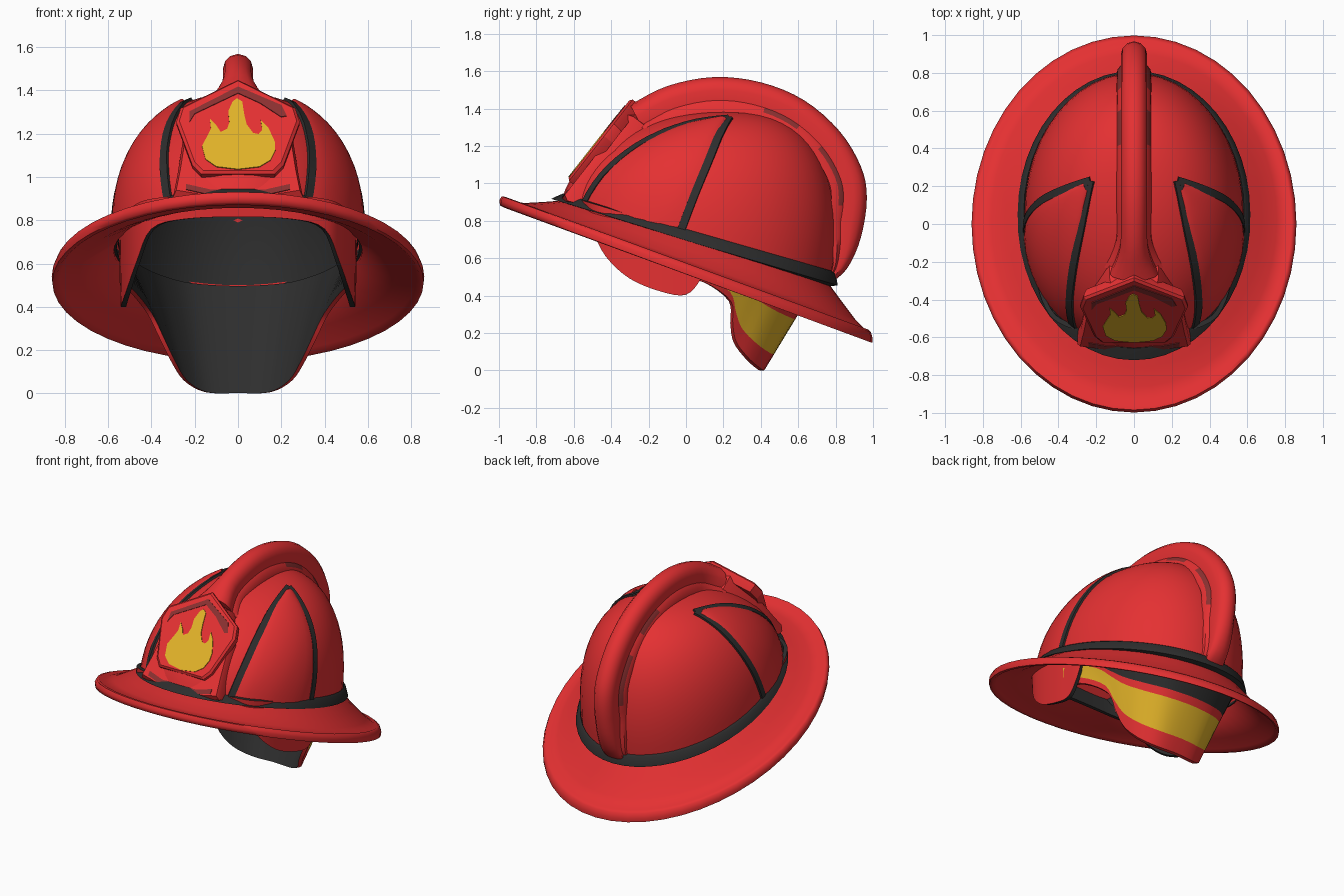
import bpy, bmesh, math
from mathutils import Vector as V
from mathutils.bvhtree import BVHTree

if "Cube" in bpy.data.objects:
    bpy.data.objects.remove(bpy.data.objects["Cube"])


def material(name, col):
    m = bpy.data.materials.new(name)
    m.diffuse_color = (*col, 1)
    m.use_nodes = True
    m.node_tree.nodes["Principled BSDF"].inputs["Base Color"].default_value = m.diffuse_color
    return m


RED = material("helmet red", (0.78, 0.03, 0.032))
DARK = material("charcoal", (0.027, 0.027, 0.027))
YELLOW = material("yellow", (0.76, 0.45, 0.022))
MAROON = material("dark red", (0.26, 0.03, 0.03))


def spline(pts, n):
    """Catmull-Rom curve through pts, n steps per span."""
    p = [V(q) for q in pts]
    p = [2 * p[0] - p[1]] + p + [2 * p[-1] - p[-2]]
    out = []
    for i in range(1, len(p) - 2):
        a, b, c, d = p[i - 1:i + 3]
        for k in range(n):
            t = k / n
            out.append(0.5 * (2 * b + (c - a) * t + (2 * a - 5 * b + 4 * c - d) * t * t
                              + (3 * b - a - 3 * c + d) * t ** 3))
    return out + [p[-2]]


def loft(name, secs, mats, seg=None, ring=False, closed=True, caps=True, mirror=False, angle=40):
    """Skin a list of cross-sections; seg(i, j) gives the material of each face."""
    bm = bmesh.new()
    rows = [[bm.verts.new(p) for p in s] for s in secs]
    n, m = len(rows), len(rows[0])
    for i in range(n if ring else n - 1):
        a, b = rows[i], rows[(i + 1) % n]
        for j in range(m if closed else m - 1):
            k = (j + 1) % m
            f = bm.faces.new((a[j], a[k], b[k], b[j]))
            f.material_index = seg(i, j) if seg else 0
    if caps and closed and not ring:
        bm.faces.new(rows[0])
        bm.faces.new(rows[-1])
    bmesh.ops.remove_doubles(bm, verts=bm.verts, dist=1e-5)
    bmesh.ops.recalc_face_normals(bm, faces=bm.faces)
    for f in bm.faces:
        f.smooth = True
    me = bpy.data.meshes.new(name)
    bm.to_mesh(me)
    bm.free()
    me.set_sharp_from_angle(angle=math.radians(angle))
    for mt in mats:
        me.materials.append(mt)
    ob = bpy.data.objects.new(name, me)
    bpy.context.collection.objects.link(ob)
    if mirror:
        ob.modifiers.new("mirror", 'MIRROR').use_mirror_merge = False
    return ob


def mirrored(half):
    return [(-x, y, z) for x, y, z in half[:0:-1]] + half


# Dome: tilted oval base, full rounded top
E = 2 / 2.3


def dome_pt(th, a, s=1.0):
    r, h = s * max(math.cos(a), 0) ** E, math.sin(a) ** E
    yy = 0.72 * r * math.sin(th)
    return V((0.58 * r * math.cos(th), 0.055 + 0.15 * h + yy,
              0.69 + 0.695 * s * h - 0.31 * yy * (1 - h)))


N = 48
TH = [2 * math.pi * i / N for i in range(N)]
AS = [math.pi / 2 * k / 18 for k in range(19)]
dome = loft("dome", [[dome_pt(t, a) for t in TH] for a in AS], [RED], caps=False)
loft("inner_liner", [[dome_pt(t, a, 0.95) for t in TH] for a in AS], [DARK], caps=False)
tree = BVHTree.FromPolygons([v.co for v in dome.data.vertices],
                            [p.vertices[:] for p in dome.data.polygons])


def on_dome(p, off=0.0):
    """Project a point outwards onto the dome; return place and normal."""
    c = V((0, 0.1, 0.75))
    d = (V(p) - c).normalized()
    hit, nor, _, _ = tree.ray_cast(c, d)
    if hit is None:
        return V(p), d
    if nor.dot(d) < 0:
        nor = -nor
    return hit + nor * off, nor


# Brim: sloping oval ring with a rolled lip
BRIM = [(-0.1, 0), (0.3, -0.008), (0.6, -0.012), (0.82, 0), (0.9, 0.022), (0.96, 0.026),
        (1.0, 0.006), (0.99, -0.022), (0.93, -0.034), (0.85, -0.03), (0.5, -0.05), (-0.1, -0.05)]


def brim_sec(t):
    out = []
    for f, dz in BRIM:
        c, s = math.cos(t), math.sin(t)
        y0, y1 = 0.71 * s, 0.998 * s
        a = V((0.6 * c, 0.05 + y0, 0.69 - 0.31 * y0))
        b = V((0.86 * c, y1, 0.535 - 0.37 * y1))
        out.append(a.lerp(b, f) + V((0, 0, dz)))
    return out


loft("brim", [brim_sec(t) for t in TH], [RED], ring=True, angle=60)

# Dark band where dome meets brim, spreading onto the brim at the front
band = []
for t in TH:
    o = V((math.cos(t), math.sin(t), 0))
    b = dome_pt(t, 0)
    fr = max(0, -math.sin(t))
    band.append([dome_pt(t, 0.045) + o * 0.004, dome_pt(t, 0.035) + o * 0.018,
                 b + o * (0.036 + 0.02 * fr) + V((0, 0, 0.016 * fr - 0.012)),
                 b - o * 0.02 - V((0, 0, 0.02))])
loft("base_band", band, [DARK], ring=True)

# Raised side panels edged by dark strips
FRONT = [(.335, -.57, .9), (.335, -.4, 1.08), (.31, -.2, 1.22), (.275, 0, 1.31), (.23, .23, 1.35)]
REAR = [(.59, -.04, .72), (.55, .04, .92), (.46, .12, 1.1), (.35, .18, 1.25), (.23, .23, 1.35)]
front, rear = spline(FRONT, 4), spline(REAR, 4)
panel = []
for i, (a, b) in enumerate(zip(front, rear)):
    panel.append([on_dome(a.lerp(b, v / 10), 0.006 + 0.018 * math.sin(math.pi * v / 10) ** 0.5)[0]
                  for v in range(11)])
loft("side_panel", panel[:-1], [RED], closed=False, mirror=True)


def strip(name, path, w=0.023, h=0.013):
    secs = []
    for i, p in enumerate(path):
        q, n = on_dome(p)
        t = (path[min(i + 1, len(path) - 1)] - path[max(i - 1, 0)]).normalized()
        s = t.cross(n).normalized()
        secs.append([q - s * w - n * 0.01, q - s * w * 0.9 + n * h,
                     q + s * w * 0.9 + n * h, q + s * w - n * 0.01])
    loft(name, secs, [DARK], mirror=True)


strip("front_panel_strip", front)
strip("rear_panel_strip", rear)

# Crest: rounded fin over the top with a wider foot, dark red in the rear seam
CREST = [(0, -.3, 1.42), (0, -.1, 1.52), (0, .15, 1.568), (0, .4, 1.54), (0, .63, 1.445), (0, .82, 1.28),
         (0, .935, 1.09), (0, .967, .92), (0, .935, .71), (0, .865, .55), (0, .77, .46)]
HALF = [(0, 0), (.035, .01), (.06, .035), (.07, .07), (.068, .125), (.088, .15), (.092, .19)]
path = spline(CREST, 4)
secs = []
for i, p in enumerate(path):
    t = (path[min(i + 1, len(path) - 1)] - path[max(i - 1, 0)]).normalized()
    inward = V((0, t.z, -t.y))
    k = 1 + 0.8 * max(0, 1 - i / 4) ** 2       # flares into the badge mount
    d = min(1.0, 0.1 + (len(path) - 1 - i) / 10)   # foot fades into the brim
    prof = [(-x, e) for x, e in HALF[:0:-1]] + HALF
    secs.append([p + V((x * k, 0, 0)) + inward * e * d for x, e in prof])
loft("crest", secs, [RED, MAROON],
     lambda i, j: 1 if j in (1, 10) and (13 <= i < 17 or 20 <= i < 29) else 0)

# Front badge on its sloping mount
NRM = V((0, -0.787, 0.617))


def plate(name, outline, layers, mat):
    """Stack of scaled outlines (x, z) on the sloping badge plane."""
    cz = 1.22
    secs = []
    for off, k in layers:
        ring = [V((x * k, -.635 + (cz + (z - cz) * k - 1.02) * .784, cz + (z - cz) * k))
                + NRM * off for x, z in outline]
        secs.append([V((p.x, p.y, max(p.z, 0.89))) for p in ring])
    return loft(name, secs, [mat], angle=25)


def sym(half):
    return half + [(-x, z) for x, z in half[::-1] if x > 0]


plate("badge_mount", sym([(0, 1.42), (.13, 1.4), (.25, 1.24), (.28, 1.05), (.3, .95), (.12, .92)]),
      [(-.15, 1.0), (-.07, 1.0), (-.04, .95)], RED)
plate("mount_stripe", sym([(.13, .965), (.24, .99), (.24, .965), (.13, .94)]),
      [(-.05, 1.0), (-.036, 1.0)], MAROON)
plate("badge", sym([(0, 1.455), (.265, 1.325), (.285, 1.26), (.21, 1.06), (.17, 1.02)]),
      [(-.07, .95), (-.03, 1.0), (-.012, 1.0), (0, .95)], RED)
plate("badge_chevron", [(0, 1.415), (.2, 1.33), (.225, 1.28), (.2, 1.275), (.1, 1.34), (0, 1.385),
                        (-.2, 1.29), (-.225, 1.25), (-.225, 1.3)], [(-.004, 1), (.004, 1)], MAROON)
plate("flame", [(-.005, 1.36), (.02, 1.345), (.028, 1.29), (.04, 1.24), (.07, 1.2), (.095, 1.195),
                (.112, 1.215), (.105, 1.26), (.14, 1.225), (.17, 1.16), (.172, 1.12), (.15, 1.075),
                (.1, 1.045), (0, 1.033), (-.1, 1.045), (-.15, 1.08), (-.166, 1.14), (-.14, 1.19),
                (-.125, 1.22), (-.13, 1.265), (-.1, 1.235), (-.08, 1.205), (-.05, 1.22),
                (-.04, 1.25), (-.045, 1.3), (-.025, 1.345)],
      [(-.004, 1), (.005, 1)], YELLOW)


# Hanging skirts: outer skin, dark lining
def skirt(name, bottom, top, fr, seg, thick=0.025):
    secs = []
    for b, t in zip(spline(mirrored(bottom), 4), spline(mirrored(top), 4)):
        def inn(p):
            d = V((p.x, p.y - 0.02, 0)).normalized()
            return p - d * thick
        secs.append([b.lerp(t, f) for f in fr] + [inn(t), inn(b)])
    loft(name, secs, [RED, YELLOW, DARK], lambda i, j: seg[j])


# Neck guard round the back
G_LOW = [(0, .42, .002), (.15, .405, .006), (.25, .34, .06), (.31, .27, .15), (.36, .25, .25),
         (.42, .24, .37), (.5, .1, .47), (.54, -.05, .5)]
G_TOP = [(0, .72), (.22, .68), (.36, .57), (.45, .45), (.5, .35), (.54, .22), (.555, .1), (.55, -.05)]
skirt("neck_guard", G_LOW, [(x, y, .72 - .31 * y) for x, y in G_TOP],
      (0, .17, .55, .64, 1), [0, 1, 0, 2, 2, 2, 0])

# Brow guard round the front
B_LOW = [(0, -.57, .815), (.25, -.56, .805), (.4, -.51, .76), (.468, -.43, .61), (.51, -.3, .49),
         (.535, -.13, .42), (.542, 0, .405), (.545, .08, .49), (.54, .14, .63)]
skirt("brow_guard", B_LOW, [(x * 1.01, y * 1.02, .74 - .31 * y) for x, y, z in B_LOW],
      (0, .6, 1), [0, 0, 2, 2, 2])
